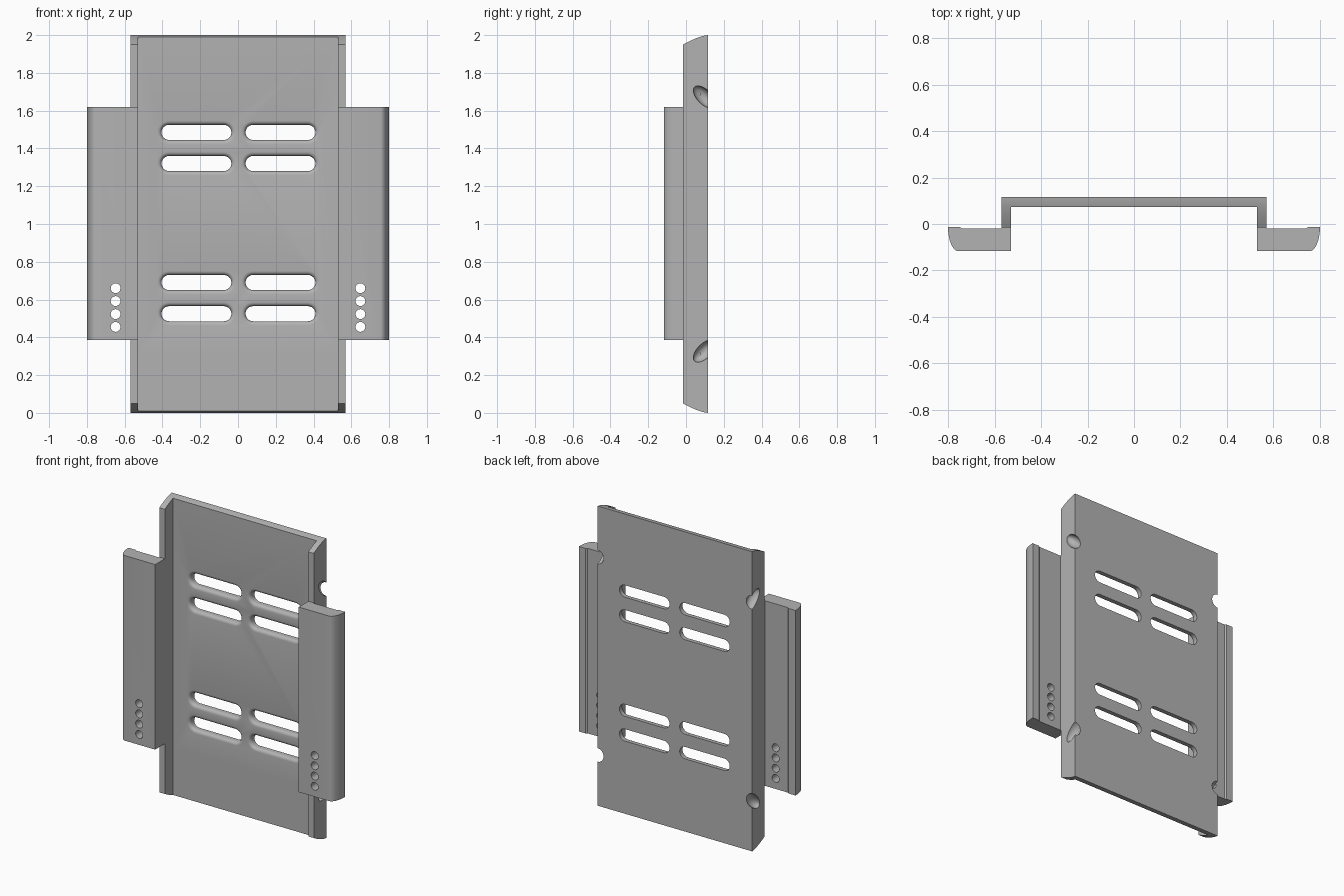
import bpy, bmesh, math
from mathutils import Vector

cube = bpy.data.objects.get("Cube")
if cube:
    bpy.data.objects.remove(cube)

grey = bpy.data.materials.new("plain grey")
grey.use_nodes = True
COLOUR = (0.45, 0.45, 0.45, 1)
grey.diffuse_color = COLOUR
grey.node_tree.nodes["Principled BSDF"].inputs["Base Color"].default_value = COLOUR


def loft(name, loops):
    """Closed solid through matching point loops, capped at both ends."""
    bm = bmesh.new()
    rings = [[bm.verts.new(p) for p in loop] for loop in loops]
    for a, b in zip(rings, rings[1:]):
        for i in range(len(a)):
            j = (i + 1) % len(a)
            bm.faces.new((a[i], a[j], b[j], b[i]))
    bm.faces.new(rings[0])
    bm.faces.new(rings[-1])
    bmesh.ops.recalc_face_normals(bm, faces=bm.faces)
    mesh = bpy.data.meshes.new(name)
    bm.to_mesh(mesh)
    bm.free()
    mesh.materials.append(grey)
    obj = bpy.data.objects.new(name, mesh)
    bpy.context.collection.objects.link(obj)
    return obj


def cut(target, cutter, operation='DIFFERENCE'):
    cutter.hide_render = True
    mod = target.modifiers.new("cut", 'BOOLEAN')
    mod.operation = operation
    mod.solver = 'EXACT'
    mod.object = cutter
    bpy.context.view_layer.objects.active = target
    bpy.ops.object.modifier_apply(modifier=mod.name)
    bpy.data.objects.remove(cutter)


def stadium(cx, cz, half, r, y, n=12):
    """Rounded slot outline in the xz plane; half is the straight half length."""
    pts = []
    for side in (1, -1):
        for i in range(n + 1):
            a = math.pi * i / n - math.pi / 2
            pts.append((cx + side * (half + r * math.cos(a)), y, cz + side * r * math.sin(a)))
    return pts


def circle(cx, cz, r, y, n=24):
    return [(cx + r * math.cos(math.tau * i / n), y, cz + r * math.sin(math.tau * i / n))
            for i in range(n)]


BACK, PLATE, LIP = 0.117, 0.073, -0.015
OUT, INN = 0.57, 0.53

# U channel, trimmed by a side profile with curved ends
section = [(-OUT, BACK), (-OUT, LIP), (-INN, LIP), (-INN, PLATE),
           (INN, PLATE), (INN, LIP), (OUT, LIP), (OUT, BACK)]
channel = loft("channel_back_plate", [[(x, y, z) for x, y in section] for z in (-0.1, 2.1)])
STEPS = 8
arc = []
for i in range(STEPS + 1):
    t = i / STEPS
    arc.append((LIP + (BACK - LIP) * t, 0.05 * (1 - t) ** 1.5))
arc = [(LIP - 0.05, 0.085)] + arc + [(BACK + 0.05, 0)]
profile = arc + [(y, 2 - z) for y, z in reversed(arc)]
cut(channel, loft("end_trim", [[(x, y, z) for y, z in profile] for x in (-1, 1)]), 'INTERSECT')

# Long slots with a rounded front rim
FILLET = 0.022
for cx in (-0.22, 0.225):
    for cz in (1.485, 1.32, 0.69, 0.525):
        loops = [stadium(cx, cz, 0.145, 0.04, BACK + 0.05)]
        for i in range(6):
            a = math.pi / 2 * i / 5
            loops.append(stadium(cx, cz, 0.145, 0.04 + FILLET * (1 - math.cos(a)),
                                 PLATE + FILLET * (1 - math.sin(a))))
        loops.append(stadium(cx, cz, 0.145, 0.04 + FILLET, PLATE - 0.02))
        cut(channel, loft("slot_cutter", loops))

# Slanted scooped notches in the four back corners
for sx in (1, -1):
    for top in (1, -1):
        bpy.ops.mesh.primitive_uv_sphere_add(
            segments=32, ring_count=16, radius=1,
            location=(sx * OUT, 0.098, 1 + top * 0.672),
            rotation=(top * math.radians(45) if top > 0 else math.radians(135), 0, 0))
        scoop = bpy.context.object
        scoop.scale = (0.045, 0.038, 0.075)
        bpy.context.view_layer.update()
        cut(channel, scoop)

# Side wings: curved outer edge, raised lip behind, four small holes
wing_section = [(INN, -BACK), (0.755, -BACK)]
for i in range(1, 9):
    t = i / 8
    wing_section.append((0.755 + 0.045 * math.sin(t * math.pi / 2),
                         -0.012 - 0.105 * math.cos(t * math.pi / 2)))
wing_section += [(0.75, -0.012), (0.74, -0.02), (OUT, -0.02), (OUT, LIP), (INN, LIP)]
wings = []
for side, sx in (("left", 1), ("right", -1)):
    wing = loft(side + "_wing", [[(sx * x, y, z) for x, y in wing_section] for z in (0.385, 1.62)])
    for z in (0.66, 0.592, 0.523, 0.455):
        cut(wing, loft("hole_cutter", [circle(sx * 0.648, z, 0.026, y) for y in (-0.2, 0.05)]))
    wings.append(wing)

# Smooth curved faces, keep hard edges
bpy.ops.object.select_all(action='DESELECT')
for obj in [channel] + wings:
    obj.data.materials.clear()
    obj.data.materials.append(grey)
    obj.select_set(True)
bpy.context.view_layer.objects.active = channel
bpy.ops.object.shade_smooth_by_angle(angle=math.radians(25))
